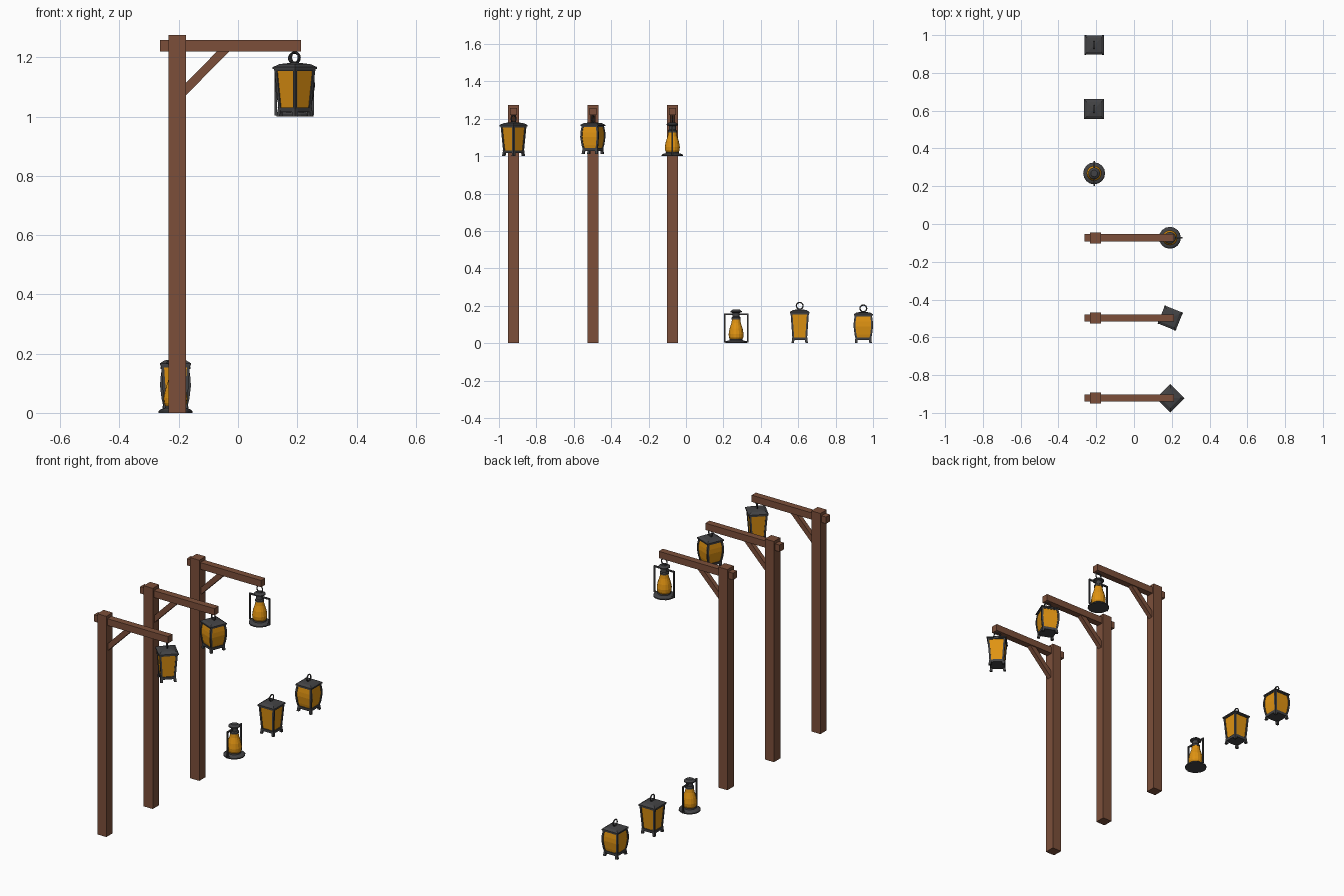
import bpy
import bmesh
from math import sin, cos, pi, radians
from mathutils import Vector, Matrix

cube = bpy.data.objects.get("Cube")
if cube:
    bpy.data.objects.remove(cube, do_unlink=True)


def material(name, color):
    mat = bpy.data.materials.new(name)
    mat.use_nodes = True
    mat.diffuse_color = (*color, 1)
    bsdf = next(n for n in mat.node_tree.nodes if n.type == 'BSDF_PRINCIPLED')
    bsdf.inputs["Base Color"].default_value = (*color, 1)
    return mat


WOOD = material("brown wood", (0.2, 0.078, 0.042))
METAL = material("dark metal", (0.055, 0.055, 0.058))
GLASS = material("amber glass", (0.74, 0.29, 0.006))


def finish(bm, name, mat, loc=(0, 0, 0), turn=0):
    bmesh.ops.recalc_face_normals(bm, faces=bm.faces)
    mesh = bpy.data.meshes.new(name)
    bm.to_mesh(mesh)
    bm.free()
    mesh.materials.append(mat)
    obj = bpy.data.objects.new(name, mesh)
    obj.location = loc
    obj.rotation_euler.z = radians(turn)
    bpy.context.collection.objects.link(obj)
    return obj


def loft(bm, loops):
    """Skin a stack of equal-sized point loops and cap both ends."""
    rings = [[bm.verts.new(p) for p in loop] for loop in loops]
    n = len(rings[0])
    for low, high in zip(rings, rings[1:]):
        for i in range(n):
            j = (i + 1) % n
            bm.faces.new((low[i], low[j], high[j], high[i]))
    bm.faces.new(rings[0][::-1])
    bm.faces.new(rings[-1])


def square(half, z, cx=0, cy=0):
    return [(cx + sx * half, cy + sy * half, z)
            for sx, sy in ((-1, -1), (1, -1), (1, 1), (-1, 1))]


def circle(radius, z, sides=16):
    return [(radius * cos(2 * pi * i / sides), radius * sin(2 * pi * i / sides), z)
            for i in range(sides)]


def box(bm, low, high):
    loft(bm, [[(low[0], low[1], z), (high[0], low[1], z),
               (high[0], high[1], z), (low[0], high[1], z)] for z in (low[2], high[2])])


def hanging_ring(name, z, loc, turn, radius=0.018, thick=0.0035):
    """Upright ring lying in the local YZ plane."""
    bm = bmesh.new()
    grid = []
    for i in range(16):
        a = 2 * pi * i / 16
        out = Vector((0, cos(a), sin(a)))
        grid.append([bm.verts.new(Vector((0, 0, z)) + out * (radius + thick * cos(b))
                                  + Vector((thick * sin(b), 0, 0)))
                     for b in (2 * pi * k / 6 for k in range(6))])
    for i in range(16):
        for k in range(6):
            m, n = (i + 1) % 16, (k + 1) % 6
            bm.faces.new((grid[i][k], grid[m][k], grid[m][n], grid[i][n]))
    finish(bm, name, METAL, loc, turn)


def square_lantern(name, loc, turn, body, roof, ring_z):
    """body: (half width, z) from bottom to top; roof: the same for the lid."""
    corners = [(sx, sy) for sx in (-1, 1) for sy in (-1, 1)]
    post = 0.005
    # amber panes, set back from the frame
    bm = bmesh.new()
    loft(bm, [square(h - 0.004, z) for h, z in body])
    finish(bm, name + "_panes", GLASS, loc, turn)
    # corner posts, rails and flared feet
    bm = bmesh.new()
    low_half, low_z = body[0]
    top_half, top_z = body[-1]
    for sx, sy in corners:
        loft(bm, [square(post, z, sx * (h - post), sy * (h - post)) for h, z in body])
        foot = low_half + 0.003
        loft(bm, [square(0.007, 0, sx * (foot - 0.005), sy * (foot - 0.005)),
                  square(0.006, low_z + 0.008, sx * (low_half - 0.005), sy * (low_half - 0.005))])
    loft(bm, [square(low_half + 0.001, low_z - 0.006), square(low_half + 0.002, low_z + 0.009)])
    loft(bm, [square(top_half, top_z - 0.008), square(top_half + 0.001, top_z)])
    finish(bm, name + "_frame", METAL, loc, turn)
    # lid
    bm = bmesh.new()
    loft(bm, [square(h, z) for h, z in roof])
    finish(bm, name + "_roof", METAL, loc, turn)
    hanging_ring(name + "_ring", ring_z, loc, turn)


def tapered_lantern(name, loc, turn):
    square_lantern(name, loc, turn,
                   [(0.039, 0.022), (0.049, 0.162)],
                   [(0.053, 0.16), (0.053, 0.167), (0.037, 0.177), (0.008, 0.182)], 0.2)


def barrel_lantern(name, loc, turn):
    square_lantern(name, loc, turn,
                   [(0.041, 0.022), (0.047, 0.048), (0.052, 0.09), (0.051, 0.115), (0.046, 0.15)],
                   [(0.051, 0.148), (0.051, 0.155), (0.037, 0.164), (0.008, 0.168)], 0.186)


def round_lantern(name, loc, turn, ring):
    parts = (
        ("base", METAL, [(0.058, 0), (0.058, 0.006), (0.05, 0.012), (0.036, 0.016), (0.034, 0.024)]),
        ("chimney_glass", GLASS, [(0.033, 0.02), (0.039, 0.034), (0.04, 0.05), (0.035, 0.078),
                                  (0.025, 0.108), (0.021, 0.132)]),
        ("cap", METAL, [(0.024, 0.128), (0.024, 0.137), (0.019, 0.142), (0.019, 0.162),
                        (0.031, 0.166), (0.031, 0.171), (0.018, 0.18)]),
    )
    for part, mat, profile in parts:
        bm = bmesh.new()
        loft(bm, [circle(r, z) for r, z in profile])
        finish(bm, name + "_" + part, mat, loc, turn)
    # side rods joined to the base and the cap
    bm = bmesh.new()
    for side in (-1, 1):
        inner, outer = side * 0.058, side * 0.066
        box(bm, (-0.004, inner, 0.006), (0.004, outer, 0.158))
        box(bm, (-0.004, side * 0.015, 0.15), (0.004, outer, 0.158))
        box(bm, (-0.004, side * 0.04, 0.004), (0.004, outer, 0.012))
    finish(bm, name + "_side_rods", METAL, loc, turn)
    if ring:
        hanging_ring(name + "_ring", 0.197, loc, turn)


def lamp_post(name, y):
    px = -0.205
    bm = bmesh.new()
    box(bm, (px - 0.029, -0.029, 0), (px + 0.029, 0.029, 1.275))
    finish(bm, name + "_post", WOOD, (0, y, 0))
    bm = bmesh.new()
    box(bm, (-0.263, -0.019, 1.219), (0.212, 0.019, 1.258))
    finish(bm, name + "_beam", WOOD, (0, y, 0))
    # diagonal brace
    bm = bmesh.new()
    outline = [(-0.18, 1.068), (-0.028, 1.221), (-0.07, 1.221), (-0.18, 1.109)]
    loft(bm, [[(x, side * 0.013, z) for x, z in outline] for side in (-1, 1)])
    finish(bm, name + "_brace", WOOD, (0, y, 0))


# three lamp posts with hanging lanterns
POST_Y = {"front": -0.922, "middle": -0.498, "rear": -0.073}
for place, y in POST_Y.items():
    lamp_post(place, y)
tapered_lantern("hanging_tapered_lantern", (0.192, POST_Y["front"], 1.0), 45)
barrel_lantern("hanging_barrel_lantern", (0.192, POST_Y["middle"], 1.013), 68)
round_lantern("hanging_round_lantern", (0.19, POST_Y["rear"], 1.0), 90, True)

# matching lanterns on the ground
round_lantern("ground_round_lantern", (-0.211, 0.268, 0), 0, False)
tapered_lantern("ground_tapered_lantern", (-0.211, 0.608, 0), 0)
barrel_lantern("ground_barrel_lantern", (-0.211, 0.948, 0), 0)
